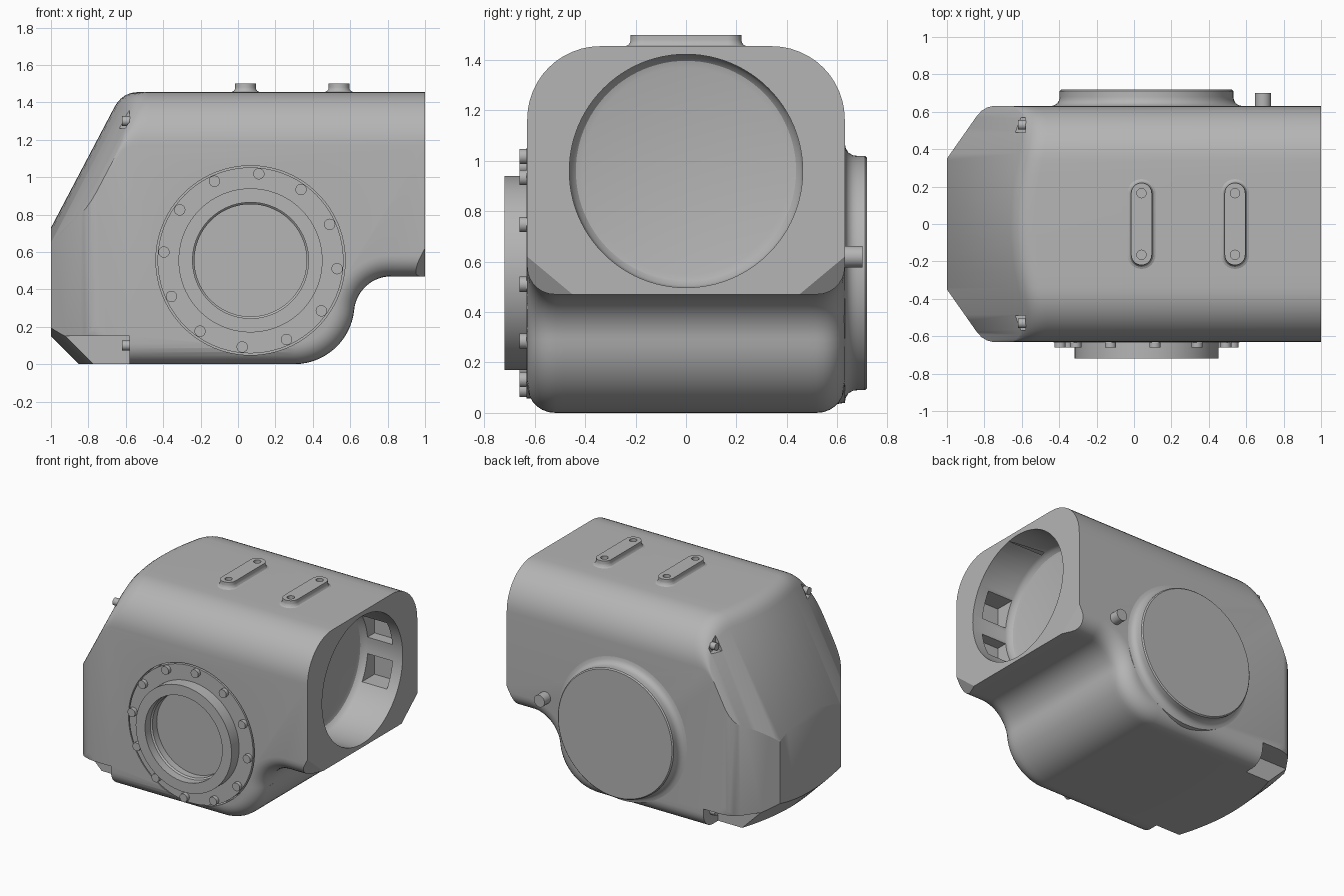
import bpy, bmesh, math
from mathutils import Vector

cube = bpy.data.objects.get("Cube")
if cube:
    bpy.data.objects.remove(cube, do_unlink=True)

grey = bpy.data.materials.new("cast_grey")
grey.use_nodes = True
colour = (0.46, 0.46, 0.46, 1)
grey.diffuse_color = colour
grey.node_tree.nodes["Principled BSDF"].inputs["Base Color"].default_value = colour


def finish(name, bm):
    bmesh.ops.recalc_face_normals(bm, faces=bm.faces)
    me = bpy.data.meshes.new(name)
    bm.to_mesh(me)
    bm.free()
    me.materials.append(grey)
    ob = bpy.data.objects.new(name, me)
    bpy.context.collection.objects.link(ob)
    return ob


def activate(ob):
    bpy.ops.object.select_all(action='DESELECT')
    ob.select_set(True)
    bpy.context.view_layer.objects.active = ob


def smooth(ob):
    activate(ob)
    bpy.ops.object.shade_smooth_by_angle(angle=math.radians(30))
    return ob


def boolean(ob, cutter, operation='DIFFERENCE'):
    cutter.hide_render = True
    mod = ob.modifiers.new("cut", 'BOOLEAN')
    mod.operation, mod.object, mod.solver = operation, cutter, 'EXACT'
    activate(ob)
    bpy.ops.object.modifier_apply(modifier=mod.name)
    bpy.data.objects.remove(cutter, do_unlink=True)


def lathe(name, profile, loc, axis, segs=72):
    """Spin (radius, height) points around an axis through loc."""
    bm = bmesh.new()
    vs = [bm.verts.new((r, 0, h)) for r, h in profile]
    es = [bm.edges.new(p) for p in zip(vs, vs[1:])]
    bmesh.ops.spin(bm, geom=vs + es, cent=(0, 0, 0), axis=(0, 0, 1),
                   angle=2 * math.pi, steps=segs)
    bmesh.ops.remove_doubles(bm, verts=bm.verts, dist=1e-5)
    turn = Vector(axis).to_track_quat('Z', 'Y').to_matrix()
    bmesh.ops.transform(bm, matrix=turn.to_4x4(), verts=bm.verts)
    bmesh.ops.translate(bm, vec=loc, verts=bm.verts)
    return finish(name, bm)


def rod(name, r, h0, h1, loc, axis, segs=24):
    return lathe(name, [(0, h0), (r, h0), (r, h1), (0, h1)], loc, axis, segs)


def loft(name, rings):
    """Skin closed rings of equal length and cap both ends."""
    bm = bmesh.new()
    rows = [[bm.verts.new(p) for p in ring] for ring in rings]
    n = len(rows[0])
    for a, b in zip(rows, rows[1:]):
        for i in range(n):
            j = (i + 1) % n
            bm.faces.new((a[i], a[j], b[j], b[i]))
    bm.faces.new(rows[0])
    bm.faces.new(rows[-1])
    return finish(name, bm)


def prism(name, outline, z0, z1):
    return loft(name, [[(x, y, z) for x, y in outline] for z in (z0, z1)])


def box(name, x0, x1, y0, y1, z0, z1):
    return prism(name, [(x0, y0), (x1, y0), (x1, y1), (x0, y1)], z0, z1)


def arc(cx, cz, r, a0, a1, n=14):
    angles = [math.radians(a0 + (a1 - a0) * i / n) for i in range(n + 1)]
    return [(cx + r * math.cos(a), cz + r * math.sin(a)) for a in angles]


# Housing: side outline lofted across the width, with rounded long edges
HALF, TOP, R_TOP, R_LOW = 0.63, 1.455, 0.29, 0.11


def drop(y, r):
    t = max(0, y - (HALF - r))
    return r - math.sqrt(max(0, r * r - t * t))


def side_ring(y):
    d, zt = drop(abs(y), R_LOW), TOP - drop(abs(y), R_TOP)
    bow = 0.36 * y * y
    slant = lambda z: -1 + bow + (z - 0.73) / 1.9
    apex = (0.534 + 1.414 * d) / 1.526
    pts = [(-0.85 + bow + 0.414 * d, d)]
    pts += arc(0.3, 0.323, 0.323 - d, -90, -5.8)
    pts += arc(0.82, 0.27, 0.2 + d, 174.2, 90)
    pts += [(1, 0.47 + d), (1, zt)]
    # softened crest between the roof and the sloping nose
    a, c, b = (slant(zt) + 0.09, zt), (slant(zt), zt), (slant(zt - 0.08), zt - 0.08)
    for i in range(7):
        t = i / 6
        pts.append(tuple((1 - t) ** 2 * a[k] + 2 * t * (1 - t) * c[k] + t * t * b[k]
                         for k in (0, 1)))
    pts.append((slant(apex), apex))
    return [(x, y, z) for x, z in pts]


half = [0.09, 0.18, 0.26] + [HALF - R_TOP + R_TOP * math.sin(math.radians(7.5 * i))
                             for i in range(13)]
ys = [-y for y in reversed(half)] + [0] + half
housing = loft("housing", [side_ring(y) for y in ys])

# Clipped lower corners of the overhang
bm = bmesh.new()
bm.from_mesh(housing.data)
for s in (-1, 1):
    cut = bmesh.ops.bisect_plane(bm, geom=bm.verts[:] + bm.edges[:] + bm.faces[:],
                                 plane_co=(1, s * HALF, 0.62),
                                 plane_no=Vector((1.875, s * 0.833, -1)).normalized(),
                                 clear_outer=True)
    rim = [e for e in cut["geom_cut"] if isinstance(e, bmesh.types.BMEdge)]
    bmesh.ops.holes_fill(bm, edges=rim)
bmesh.ops.recalc_face_normals(bm, faces=bm.faces)
bm.to_mesh(housing.data)
bm.free()

# Flat nose with angled cheeks
cheek = [(-1, 0.35), (-0.84, 0.578), (-0.815, 0.605), (-0.785, 0.623),
         (-0.75, 0.632), (-0.75, 0.7), (1.1, 0.7)]
boolean(housing, prism("nose_trim", cheek + [(x, -y) for x, y in reversed(cheek)],
                       -0.2, 1.7), 'INTERSECT')

# Round bore in the end face, with side pockets behind its lip
bore = [(0, 0.67), (0.41, 0.67), (0.437, 0.677), (0.455, 0.695), (0.463, 0.72),
        (0.463, 1.1), (0, 1.1)]
boolean(housing, lathe("bore_cutter", bore, (0, 0, 0.96), (1, 0, 0), 96))
for s in (-1, 1):
    for z0, z1 in ((0.72, 0.9), (1.02, 1.2)):
        y0, y1 = sorted((s * 0.3, s * 0.54))
        boolean(housing, box("pocket_cutter", 0.72, 0.92, y0, y1, z0, z1))

# Nose notches with their bolts
for s in (-1, 1):
    y0, y1 = sorted((s * 0.49, s * 0.57))
    boolean(housing, box("upper_notch", -0.95, -0.58, y0, y1, 1.26, 1.6))
    y0, y1 = sorted((s * 0.46, s * 0.75))
    boolean(housing, box("lower_notch", -1.1, -0.58, y0, y1, -0.1, 0.15))
    for z in (1.3, 0.1):
        smooth(rod("notch_bolt", 0.026, -0.62, -0.56, (0, s * 0.53, z), (1, 0, 0)))

# Front flange: seat, ring with recessed boss, bolt circle
CX, CZ = 0.067, 0.555
front, back = (CX, -HALF, CZ), (CX, HALF, CZ)
boolean(housing, rod("flange_seat", 0.506, -0.06, 0.2, front, (0, -1, 0), 96))
ring = [(0, -0.03), (0.3, -0.03), (0.3, 0.02), (0.31, 0.03), (0.31, 0.09), (0.385, 0.09),
        (0.385, 0.003), (0.497, 0.003), (0.497, -0.07), (0, -0.07)]
smooth(lathe("front_flange", ring, front, (0, -1, 0), 96))
for i in range(12):
    a = math.radians(84.5 + 30 * i)
    smooth(rod("flange_bolt", 0.03, -0.02, 0.03,
               (CX + 0.465 * math.cos(a), -HALF, CZ + 0.465 * math.sin(a)), (0, -1, 0)))

# Back cover with flared foot, and locating pin
cover = [(0, -0.03), (0.52, -0.03), (0.515, 0), (0.495, 0.004), (0.477, 0.015),
         (0.467, 0.033), (0.465, 0.05), (0.465, 0.08), (0.457, 0.088), (0, 0.088)]
smooth(lathe("back_cover", cover, back, (0, 1, 0), 96))
smooth(rod("locating_pin", 0.043, -0.03, 0.07, (0.69, HALF, 0.62), (0, 1, 0), 32))

# Roof pads: rounded strips with flared feet and two holes each
def capsule(x, r, z):
    ends = arc(x, 0.165, r, 0, 180, 16) + arc(x, -0.165, r, 180, 360, 16)
    return [(px, py, z) for px, py in ends]


for x in (0.04, 0.54):
    steps = ((0.075, -0.02), (0.075, 0.0), (0.064, 0.005), (0.057, 0.015),
             (0.055, 0.025), (0.055, 0.045))
    pad = loft("roof_pad", [capsule(x, r, TOP + h) for r, h in steps])
    for y in (-0.165, 0.165):
        boolean(pad, rod("pad_hole", 0.025, 0.02, 0.1, (x, y, TOP), (0, 0, 1)))
    smooth(pad)

smooth(housing)
